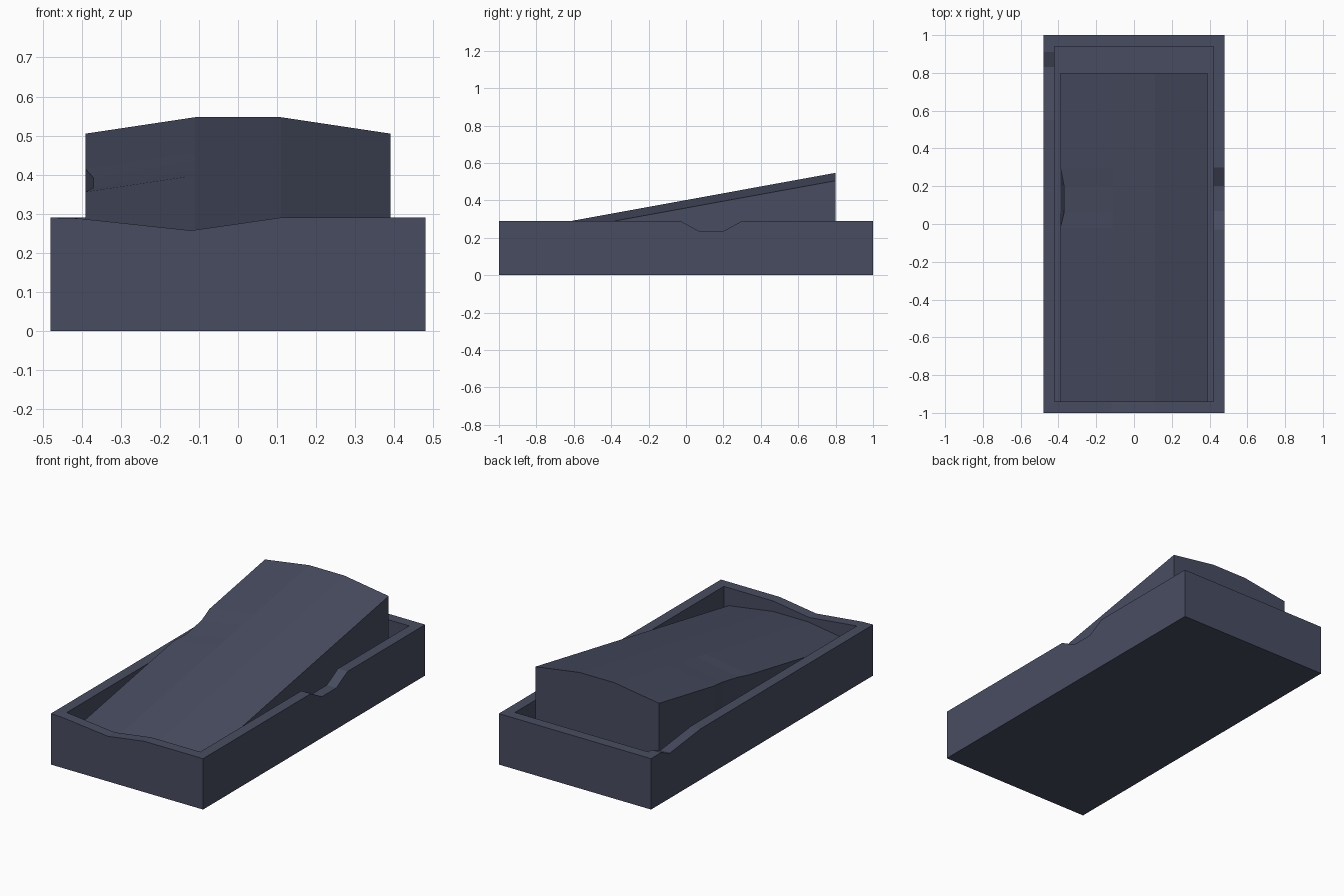
import bpy, bmesh

if "Cube" in bpy.data.objects:
    bpy.data.objects.remove(bpy.data.objects["Cube"])

slate = bpy.data.materials.new("dark_slate")
slate.diffuse_color = (0.064, 0.073, 0.118, 1)
slate.use_nodes = True
slate.node_tree.nodes["Principled BSDF"].inputs["Base Color"].default_value = slate.diffuse_color


def finish(bm, name):
    bmesh.ops.recalc_face_normals(bm, faces=bm.faces)
    mesh = bpy.data.meshes.new(name)
    bm.to_mesh(mesh)
    bm.free()
    mesh.materials.append(slate)
    bpy.context.collection.objects.link(bpy.data.objects.new(name, mesh))


def bridge(bm, a, b):
    n = len(a)
    for i in range(n):
        j = (i + 1) % n
        bm.faces.new((a[i], a[j], b[j], b[i]))


# Open stone tray: rim outline with worn dips, walked around counter-clockwise
W, L, H, T, FLOOR = 0.48, 1.0, 0.29, 0.06, 0.06
rim = [(-W, -L, H),
       (-0.41, -L, 0.288), (-0.12, -L, 0.257), (0.11, -L, H),
       (W, -L, H),
       (W, -0.03, H), (W, 0.07, 0.235), (W, 0.20, 0.235), (W, 0.30, H),
       (W, L, H),
       (-W, L, H),
       (-W, 0.91, H), (-W, 0.83, 0.257), (-W, 0.55, H)]


def inset(x, y):
    return max(-W + T, min(W - T, x)), max(-L + T, min(L - T, y))


bm = bmesh.new()
outer_low = [bm.verts.new((x, y, 0)) for x, y, z in rim]
outer_top = [bm.verts.new((x, y, z)) for x, y, z in rim]
inner_top = [bm.verts.new((*inset(x, y), z)) for x, y, z in rim]
inner_low = [bm.verts.new((*inset(x, y), FLOOR)) for x, y, z in rim]
bridge(bm, outer_low, outer_top)
bridge(bm, outer_top, inner_top)
bridge(bm, inner_top, inner_low)
bm.faces.new(outer_low)
bm.faces.new(inner_low)
finish(bm, "stone_tray")

# Sloping slab with a crowned top and a chip in its left upper edge
bm = bmesh.new()
sections = []
for y, chip in ((-0.94, 0), (-0.02, 0), (0.06, 0.02), (0.20, 0.02), (0.30, 0), (0.80, 0)):
    edge = 0.505 + 0.182 * (y - 0.80)
    pts = [(-0.39, FLOOR), (0.39, FLOOR), (0.39, edge), (0.11, edge + 0.042),
           (-0.11, edge + 0.042), (-0.39 + chip, edge - chip * 0.2)]
    sections.append([bm.verts.new((x, y, z)) for x, z in pts])
for a, b in zip(sections, sections[1:]):
    bridge(bm, a, b)
bm.faces.new(sections[0])
bm.faces.new(sections[-1])
finish(bm, "sloping_slab")
